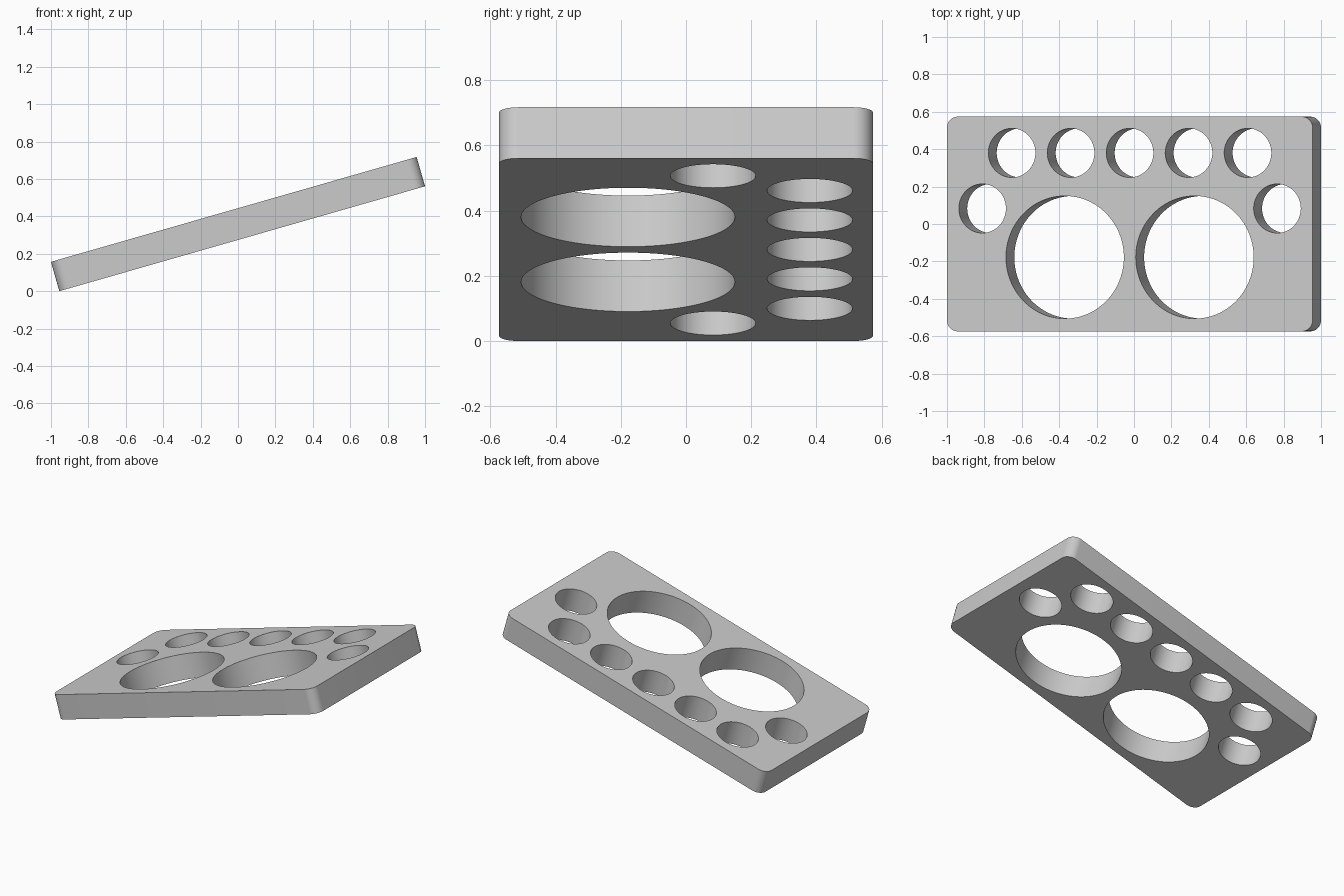
import bpy, bmesh
from math import sin, cos, radians, pi

cube = bpy.data.objects.get("Cube")
if cube:
    bpy.data.objects.remove(cube)

TILT = radians(16)
LENGTH, WIDTH, THICK, CORNER = 2.034, 1.148, 0.163, 0.06


def arc(cx, cy, r, start, end, steps):
    """Points on an arc, both ends included."""
    return [(cx + r * cos(start + (end - start) * i / steps),
             cy + r * sin(start + (end - start) * i / steps)) for i in range(steps + 1)]


def add_outline(curve, points):
    spline = curve.splines.new('POLY')
    spline.points.add(len(points) - 1)
    for p, (x, y) in zip(spline.points, points):
        p.co = (x, y, 0, 1)
    spline.use_cyclic_u = True


profile = bpy.data.curves.new("holder_plate", 'CURVE')
profile.dimensions = '2D'
profile.fill_mode = 'BOTH'
profile.extrude = THICK / 2

# Rounded rectangular plate
hx, hy = LENGTH / 2 - CORNER, WIDTH / 2 - CORNER
outline = []
for i, (sx, sy) in enumerate([(1, 1), (-1, 1), (-1, -1), (1, -1)]):
    outline += arc(sx * hx, sy * hy, CORNER, i * pi / 2, (i + 1) * pi / 2, 12)
add_outline(profile, outline)

# Two large holes, a back row of five small ones, and one small hole at each end
holes = [(s * 0.361, -0.178, 0.328) for s in (-1, 1)]
holes += [(i * 0.328, 0.38, 0.131) for i in range(-2, 3)]
holes += [(s * 0.82, 0.083, 0.131) for s in (-1, 1)]
for cx, cy, r in holes:
    add_outline(profile, arc(cx, cy, r, 0, 2 * pi, 96)[:-1])

# Turn the profile into a solid mesh
plate = bpy.data.objects.new("holder_plate", profile)
bpy.context.collection.objects.link(plate)
bpy.ops.object.select_all(action='DESELECT')
plate.select_set(True)
bpy.context.view_layer.objects.active = plate
bpy.ops.object.convert(target='MESH')
plate = bpy.context.object

bm = bmesh.new()
bm.from_mesh(plate.data)
bmesh.ops.remove_doubles(bm, verts=bm.verts, dist=0.0002)
bmesh.ops.recalc_face_normals(bm, faces=bm.faces)
bm.to_mesh(plate.data)
bm.free()
bpy.ops.object.shade_smooth_by_angle(angle=radians(30))

# Tilt so the left end is raised and the right end rests on the ground
plate.rotation_euler = (0, -TILT, 0)
plate.location.z = (LENGTH * sin(TILT) + THICK * cos(TILT)) / 2

# Plain grey
grey = bpy.data.materials.new("light_grey")
grey.use_nodes = True
colour = (0.6, 0.6, 0.6, 1)
grey.diffuse_color = colour
grey.node_tree.nodes["Principled BSDF"].inputs["Base Color"].default_value = colour
plate.data.materials.clear()
plate.data.materials.append(grey)
